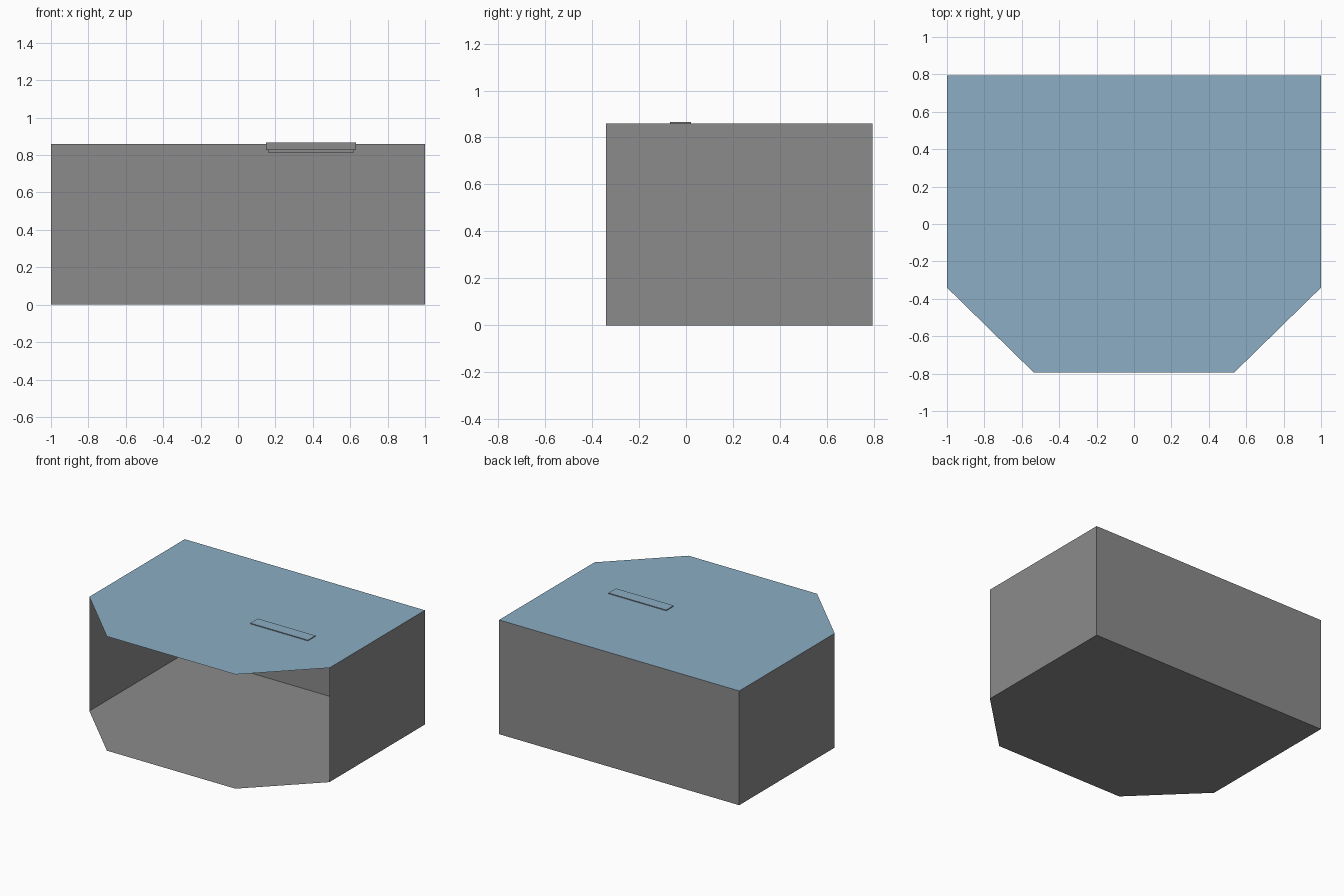
import bpy
import bmesh

cube = bpy.data.objects.get("Cube")
if cube:
    bpy.data.objects.remove(cube, do_unlink=True)


def material(name, rgb):
    mat = bpy.data.materials.new(name)
    mat.use_nodes = True
    colour = (*rgb, 1.0)
    mat.diffuse_color = colour
    mat.node_tree.nodes["Principled BSDF"].inputs["Base Color"].default_value = colour
    return mat


GREY = material("wall grey", (0.26, 0.26, 0.26))
BLUE = material("roof blue", (0.26, 0.42, 0.55))
HEIGHT = 0.86
BACK, CORNER, FRONT = 0.795, -0.34, -0.795


def add_object(name, bm, *mats):
    mesh = bpy.data.meshes.new(name)
    bm.to_mesh(mesh)
    bm.free()
    for mat in mats:
        mesh.materials.append(mat)
    obj = bpy.data.objects.new(name, mesh)
    bpy.context.collection.objects.link(obj)
    return obj


def sheet(name, points, mat):
    bm = bmesh.new()
    bm.faces.new([bm.verts.new(p) for p in points])
    add_object(name, bm, mat)


def wall(name, a, b):
    sheet(name, [(*a, 0), (*b, 0), (*b, HEIGHT), (*a, HEIGHT)], GREY)


# Floor and roof share one outline with clipped front corners
half = [(1, BACK), (1, CORNER), (0.535, FRONT)]
outline = [(-x, y) for x, y in half] + [(x, y) for x, y in reversed(half)]
sheet("floor", [(x, y, 0) for x, y in outline], GREY)
sheet("roof", [(x, y, HEIGHT) for x, y in outline], BLUE)

# Thin walls, leaving the front and clipped corners open
wall("back_wall", (1, BACK), (-1, BACK))
wall("left_wall", (1, CORNER), (1, BACK))
wall("right_wall", (-1, BACK), (-1, CORNER))


def box(name, x, y, z, *mats):
    bm = bmesh.new()
    bmesh.ops.create_cube(bm, size=1)
    for v in bm.verts:
        v.co = [lo + (c + 0.5) * (hi - lo) for c, (lo, hi) in zip(v.co, (x, y, z))]
    for f in bm.faces:
        f.material_index = len(mats) - 1 if f.normal.z > 0.5 else 0
    add_object(name, bm, *mats)


# Ceiling fitting: housing set through the roof and a narrower panel below
box("ceiling_housing", (0.15, 0.63), (-0.068, 0.021), (0.826, 0.866), GREY, BLUE)
box("ceiling_panel", (0.16, 0.62), (-0.058, 0.011), (0.813, 0.826), GREY)
